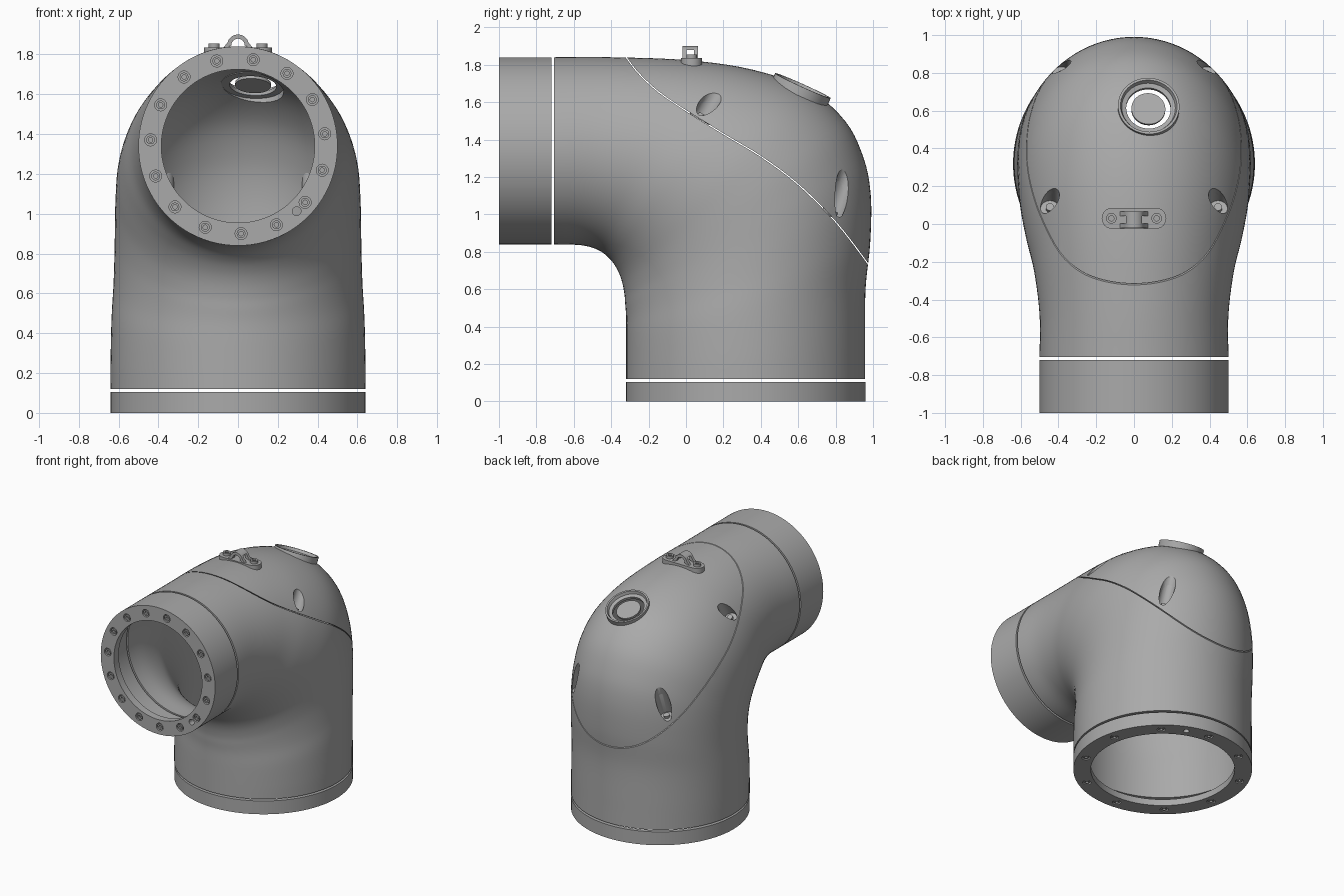
import bpy, bmesh, math
from mathutils import Vector, Matrix
from mathutils.bvhtree import BVHTree

old = bpy.data.objects.get("Cube")
if old:
    bpy.data.objects.remove(old, do_unlink=True)

grey = bpy.data.materials.new("mid_grey")
grey.use_nodes = True
grey.diffuse_color = (0.4, 0.4, 0.4, 1)
grey.node_tree.nodes["Principled BSDF"].inputs["Base Color"].default_value = (0.4, 0.4, 0.4, 1)


def finish(name, bm):
    bmesh.ops.recalc_face_normals(bm, faces=bm.faces)
    mesh = bpy.data.meshes.new(name)
    bm.to_mesh(mesh)
    bm.free()
    ob = bpy.data.objects.new(name, mesh)
    bpy.context.collection.objects.link(ob)
    mesh.materials.append(grey)
    return ob


def select(ob):
    bpy.ops.object.select_all(action='DESELECT')
    ob.select_set(True)
    bpy.context.view_layer.objects.active = ob


def smooth(*obs):
    for ob in obs:
        select(ob)
        bpy.ops.object.shade_smooth_by_angle(angle=math.radians(30))


def join(name, obs):
    select(obs[0])
    for ob in obs:
        ob.select_set(True)
    bpy.ops.object.join()
    obs[0].name = name
    return obs[0]


def boolean(ob, cutter, op='DIFFERENCE'):
    select(ob)
    mod = ob.modifiers.new("cut", 'BOOLEAN')
    mod.operation, mod.object, mod.solver = op, cutter, 'EXACT'
    bpy.ops.object.modifier_apply(modifier=mod.name)


def drop(*obs):
    for ob in obs:
        bpy.data.objects.remove(ob, do_unlink=True)


def lathe(name, profile, loc, axis, segs=32, ring=True):
    """Revolve (radius, height) points round an axis; ring closes the profile."""
    bm = bmesh.new()
    rows = []
    for r, h in profile:
        n = segs if r > 0 else 1
        rows.append([bm.verts.new((r * math.cos(math.tau * i / segs),
                                   r * math.sin(math.tau * i / segs), h)) for i in range(n)])
    pairs = list(zip(rows, rows[1:])) + ([(rows[-1], rows[0])] if ring else [])
    for a, b in pairs:
        for i in range(segs):
            j = (i + 1) % segs
            quad = [a[i % len(a)], a[j % len(a)], b[j % len(b)], b[i % len(b)]]
            bm.faces.new(list(dict.fromkeys(quad)))
    rot = Vector(axis).to_track_quat('Z', 'Y').to_matrix().to_4x4()
    bm.transform(Matrix.Translation(loc) @ rot)
    return finish(name, bm)


def rod(name, r, low, high, loc, axis, segs=32):
    return lathe(name, [(0, low), (r, low), (r, high), (0, high)], loc, axis, segs, False)


def spline(points, steps):
    """Catmull-Rom interpolation of rows of numbers."""
    pts = [Vector(p) for p in points]
    pts = [2 * pts[0] - pts[1]] + pts + [2 * pts[-1] - pts[-2]]
    out = []
    for a, b, c, d in zip(pts, pts[1:], pts[2:], pts[3:]):
        for k in range(steps):
            t = k / steps
            out.append(0.5 * (2 * b + (c - a) * t + (2 * a - 5 * b + 4 * c - d) * t * t
                              + (3 * b - a - 3 * c + d) * t ** 3))
    return out + [pts[-2]]


# Elbow sections: inner bend (y, z), outer bend (y, z), half width
SECTIONS = [(-.705, .84, -.705, 1.84, .5), (-.56, .835, -.4, 1.84, .5),
            (-.47, .81, 0, 1.825, .53), (-.41, .765, .35, 1.775, .575),
            (-.37, .71, .65, 1.67, .605), (-.345, .65, .85, 1.5, .615),
            (-.33, .58, .95, 1.3, .618), (-.325, .52, .988, 1.1, .62),
            (-.32, .45, .985, .85, .625), (-.32, .35, .96, .6, .635),
            (-.32, .22, .957, .3, .64), (-.32, .12, .957, .12, .64)]


def elbow(name, inset, capped, segs=96):
    bm = bmesh.new()
    rings = []
    for ay, az, by, bz, w in spline([s[:4] for s in SECTIONS], 1) and \
            [(*p, q[0]) for p, q in zip(spline([s[:4] for s in SECTIONS], 5),
                                        spline([(s[4], 0) for s in SECTIONS], 5))]:
        mid = Vector((0, (ay + by) / 2, (az + bz) / 2))
        arm = Vector((0, (by - ay) / 2, (bz - az) / 2))
        arm *= 1 - inset / arm.length
        rings.append([bm.verts.new(mid + arm * math.cos(math.tau * i / segs)
                                   + Vector(((w - inset) * math.sin(math.tau * i / segs), 0, 0)))
                      for i in range(segs)])
    for a, b in zip(rings, rings[1:]):
        for i in range(segs):
            j = (i + 1) % segs
            bm.faces.new((a[i], a[j], b[j], b[i]))
    if capped:
        bm.faces.new(rings[0])
        bm.faces.new(rings[-1])
    return finish(name, bm)


# Hollow elbow shell
core = elbow("core_helper", .012, True)
shell = elbow("elbow_shell", 0, False)
select(shell)
mod = shell.modifiers.new("wall", 'SOLIDIFY')
mod.thickness, mod.offset = .03, -1
bpy.ops.object.modifier_apply(modifier=mod.name)

# Seam groove between the lid and the lower elbow
seam = spline([(-.38, 1.93), (-.32, 1.84), (-.24, 1.74), (-.1, 1.62), (.2, 1.43), (.4, 1.31),
               (.6, 1.16), (.8, .96), (.97, .74), (1.05, .62)], 4)
bm = bmesh.new()
edge = []
for i, p in enumerate(seam):
    t = (seam[min(i + 1, len(seam) - 1)] - seam[max(i - 1, 0)]).normalized()
    n = Vector((-t.y, t.x)) * .003
    edge.append([bm.verts.new((x, *(p + s * n))) for x, s in ((-1, -1), (1, -1), (1, 1), (-1, 1))])
for a, b in zip(edge, edge[1:]):
    for i in range(4):
        bm.faces.new((a[i], a[(i + 1) % 4], b[(i + 1) % 4], b[i]))
bm.faces.new(edge[0])
bm.faces.new(edge[-1])
cutter = finish("seam_cutter", bm)
boolean(shell, cutter)
drop(cutter)

# Scooped bolt pockets along the lid edge
tree = BVHTree.FromObject(core, bpy.context.evaluated_depsgraph_get())
for side, word in ((1, "left"), (-1, "right")):
    for y, z, axis, place in ((.08, 1.54, (0, .5, .86), "front"), (.81, 1.0, (0, .35, .94), "rear")):
        hit, normal, _, _ = tree.ray_cast(Vector((2 * side, y, z)), Vector((-side, 0, 0)))
        spot = hit - normal * .035
        pocket = rod(f"{place}_{word}_pocket", .062, -.015, .28, spot, axis)
        scoop = rod("scoop_cutter", .05, 0, .4, spot, axis)
        boolean(pocket, core, 'INTERSECT')
        boolean(pocket, scoop)
        boolean(shell, scoop)
        drop(scoop)
        bolt = rod(f"{place}_{word}_pocket_bolt", .022, -.005, .02, spot, axis, 16)
        smooth(pocket, bolt)

# Round port in the lid, with a sloped collar and a centre disc
port, up = Vector((.078, .625, 1.688)), Vector((.05, .41, .91))
cutter = rod("port_cutter", .155, -.2, .2, port, up, 48)
boolean(shell, cutter)
drop(cutter, core)
collar = lathe("port_collar", [(.163, 0), (.163, -.05), (.118, -.05), (.118, -.03), (.142, -.022),
                               (.15, 0)], port, up, 48)
disc = rod("port_disc", .09, -.05, -.035, port, up, 48)
smooth(shell, collar, disc)


# Flanges with counterbored bolts
def flange(name, centre, axis, radius, bore, depth, lip, count, start, pitch, extra):
    ring = lathe(name, [(radius, 0), (radius, -depth), (radius - .03, -depth),
                        (radius - .03, -lip), (bore, -lip), (bore, 0)], centre, axis, 128)
    u = Vector((1, 0, 0))
    v = Vector((0, 0, 1)) if axis[1] else Vector((0, 1, 0))

    def at(angle):
        a = math.radians(angle)
        return Vector(centre) + pitch * (u * math.cos(a) + v * math.sin(a))
    spots = [at(start + 360 / count * i) for i in range(count)]
    holes = [rod("hole", .03, -.03, .02, s, axis, 20) for s in spots]
    holes.append(rod("hole", .022, -lip - .02, .02, at(extra), axis, 20))
    cutter = join("hole_cutter", holes)
    boolean(ring, cutter)
    drop(cutter)
    heads = [lathe("bolt", [(0, -.018), (.011, -.018), (.011, -.003), (.022, -.003), (.022, -.032),
                            (0, -.032)], s, axis, 18, False) for s in spots]
    smooth(ring, join(name + "_bolts", heads))


flange("front_flange", (0, -1, 1.34), (0, -1, 0), .5, .385, .28, .06, 15, 80, .44, -48)
flange("base_flange", (0, .32, 0), (0, 0, -1), .64, .515, .105, .05, 10, 49, .575, 67)


# Lifting bracket: rounded pad, arched strap with side windows, two bolts
def prism(name, outline, lift, depth):
    bm = bmesh.new()
    face = bm.faces.new([bm.verts.new(lift(*p)) for p in outline])
    new = bmesh.ops.extrude_face_region(bm, geom=[face])["geom"]
    bmesh.ops.translate(bm, vec=depth, verts=[v for v in new if isinstance(v, bmesh.types.BMVert)])
    return finish(name, bm)


def arc(cx, cy, r, a, b, n=12):
    return [(cx + r * math.cos(math.radians(a + (b - a) * i / n)),
             cy + r * math.sin(math.radians(a + (b - a) * i / n))) for i in range(n + 1)]


pad = prism("bracket_pad", arc(.115, .03, .056, -90, 90) + arc(-.115, .03, .056, 90, 270),
            lambda x, y: (x, y, 1.79), (0, 0, .045))
strap = prism("bracket_strap", [(.085, 1.82)] + arc(0, 1.845, .055, 15, 165) + [(-.085, 1.82)]
              + arc(0, 1.845, .034, 180, 0), lambda x, z: (x, -.02, z), (0, .085, 0))
window = prism("window_cutter", [(.002, 1.835), (.043, 1.835), (.043, 1.88), (.002, 1.88)],
               lambda y, z: (-.2, y, z), (.4, 0, 0))
boolean(strap, window)
drop(window)
bolts = [lathe("bolt", [(0, .008), (.014, .008), (.014, .02), (.028, .02), (.028, -.01), (0, -.01)],
               (x, .03, 1.835), (0, 0, 1), 18, False) for x in (-.12, .12)]
smooth(pad, strap, join("bracket_bolts", bolts))
